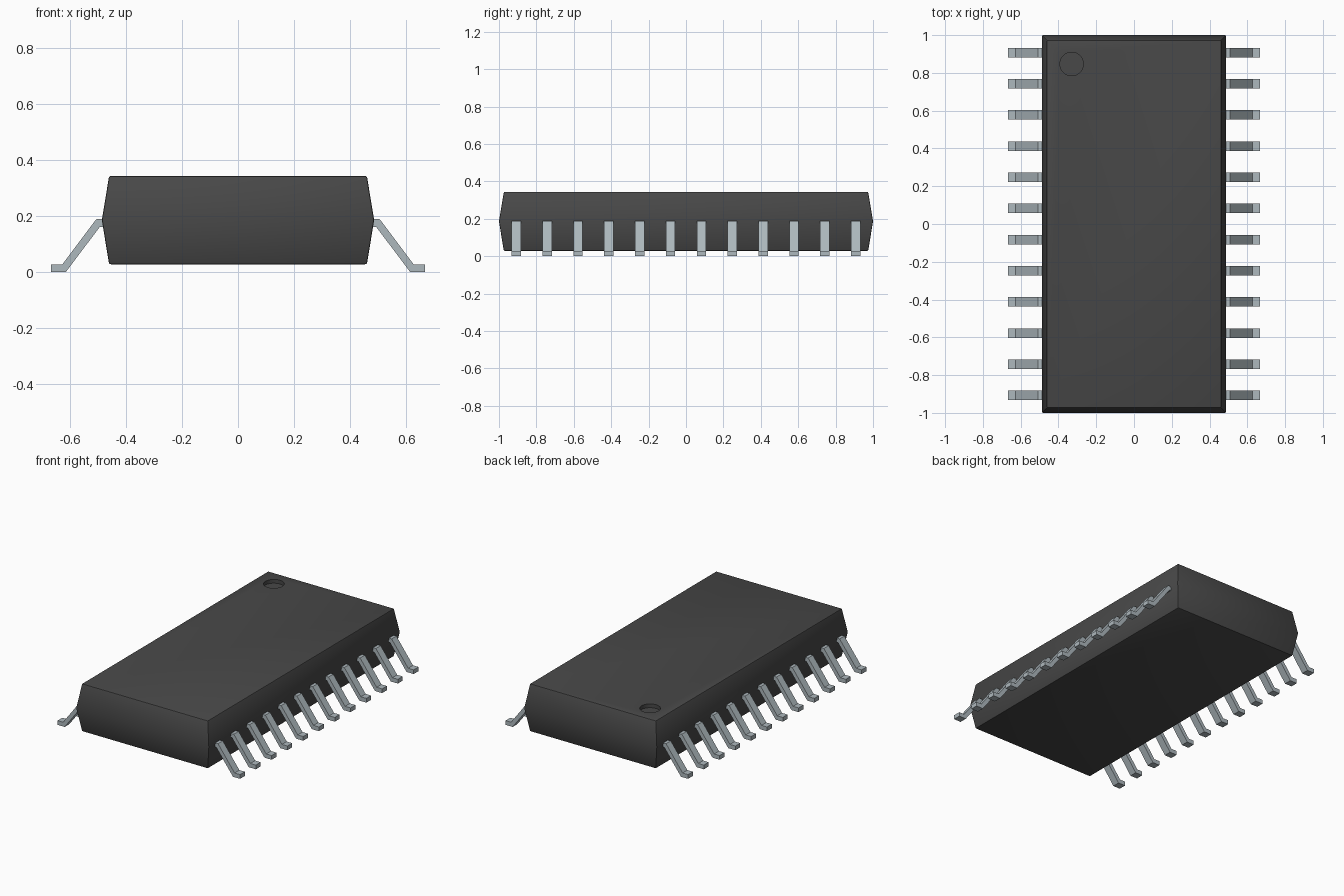
import bpy, bmesh, math

cube = bpy.data.objects.get("Cube")
if cube:
    bpy.data.objects.remove(cube, do_unlink=True)


def material(name, rgb, rough):
    m = bpy.data.materials.new(name)
    m.use_nodes = True
    m.diffuse_color = (*rgb, 1)
    bsdf = m.node_tree.nodes["Principled BSDF"]
    bsdf.inputs["Base Color"].default_value = (*rgb, 1)
    bsdf.inputs["Roughness"].default_value = rough
    return m


def add_object(name, bm, mat):
    bmesh.ops.recalc_face_normals(bm, faces=bm.faces)
    me = bpy.data.meshes.new(name)
    bm.to_mesh(me)
    bm.free()
    me.materials.append(mat)
    ob = bpy.data.objects.new(name, me)
    bpy.context.collection.objects.link(ob)
    return ob


plastic = material("dark grey plastic", (0.065, 0.065, 0.065), 0.6)
metal = material("pale grey metal", (0.42, 0.48, 0.51), 0.4)

# Body: three rectangular rings, widest at the parting line
TOP = 0.344
bm = bmesh.new()
rings = []
for hx, hy, z in ((0.461, 0.974, 0.028), (0.487, 1.0, 0.186), (0.461, 0.974, TOP)):
    rings.append([bm.verts.new((sx * hx, sy * hy, z))
                  for sx, sy in ((-1, -1), (1, -1), (1, 1), (-1, 1))])
for low, high in zip(rings, rings[1:]):
    for i in range(4):
        j = (i + 1) % 4
        bm.faces.new((low[i], low[j], high[j], high[i]))
bm.faces.new(rings[0][::-1])
bm.faces.new(rings[2])
body = add_object("body", bm, plastic)

# Softened top and bottom edges
bevel = body.modifiers.new("edge softening", "BEVEL")
bevel.width = 0.006
bevel.segments = 2
bevel.limit_method = "ANGLE"
bevel.angle_limit = math.radians(40)

# Round orientation dimple sunk into the top
bm = bmesh.new()
bmesh.ops.create_cone(bm, cap_ends=True, segments=48, radius1=0.062,
                      radius2=0.062, depth=0.06)
bmesh.ops.translate(bm, verts=bm.verts, vec=(-0.33, 0.847, TOP + 0.005))
cutter = add_object("dimple_cutter", bm, plastic)
cutter.hide_render = True
cut = body.modifiers.new("dimple", "BOOLEAN")
cut.operation = "DIFFERENCE"
cut.solver = "EXACT"
cut.object = cutter

bpy.ops.object.select_all(action="DESELECT")
body.select_set(True)
bpy.context.view_layer.objects.active = body
for mod in ("edge softening", "dimple"):
    bpy.ops.object.modifier_apply(modifier=mod)
bpy.data.objects.remove(cutter, do_unlink=True)
bpy.ops.object.shade_smooth_by_angle(angle=math.radians(30))

# Gull-wing pins: one bent side profile extruded across the pin width
PROFILE = [(0.45, 0.189), (0.507, 0.189), (0.628, 0.028), (0.668, 0.028),
           (0.668, 0.0), (0.616, 0.0), (0.494, 0.162), (0.45, 0.162)]
PINS, PITCH, WIDTH = 12, 0.165, 0.05


def pin(name, side, y):
    bm = bmesh.new()
    front = [bm.verts.new((side * x, y - WIDTH / 2, z)) for x, z in PROFILE]
    back = [bm.verts.new((side * x, y + WIDTH / 2, z)) for x, z in PROFILE]
    n = len(PROFILE)
    # Side faces are split into quads along the bent strip
    for k in range(3):
        for row in (front, back):
            bm.faces.new((row[k], row[k + 1], row[n - 2 - k], row[n - 1 - k]))
    for i in range(n):
        j = (i + 1) % n
        bm.faces.new((front[i], front[j], back[j], back[i]))
    return add_object(name, bm, metal)


for label, side in (("left", 1), ("right", -1)):
    for i in range(PINS):
        pin(f"{label}_pin_{i + 1}", side, (i - (PINS - 1) / 2) * PITCH)
